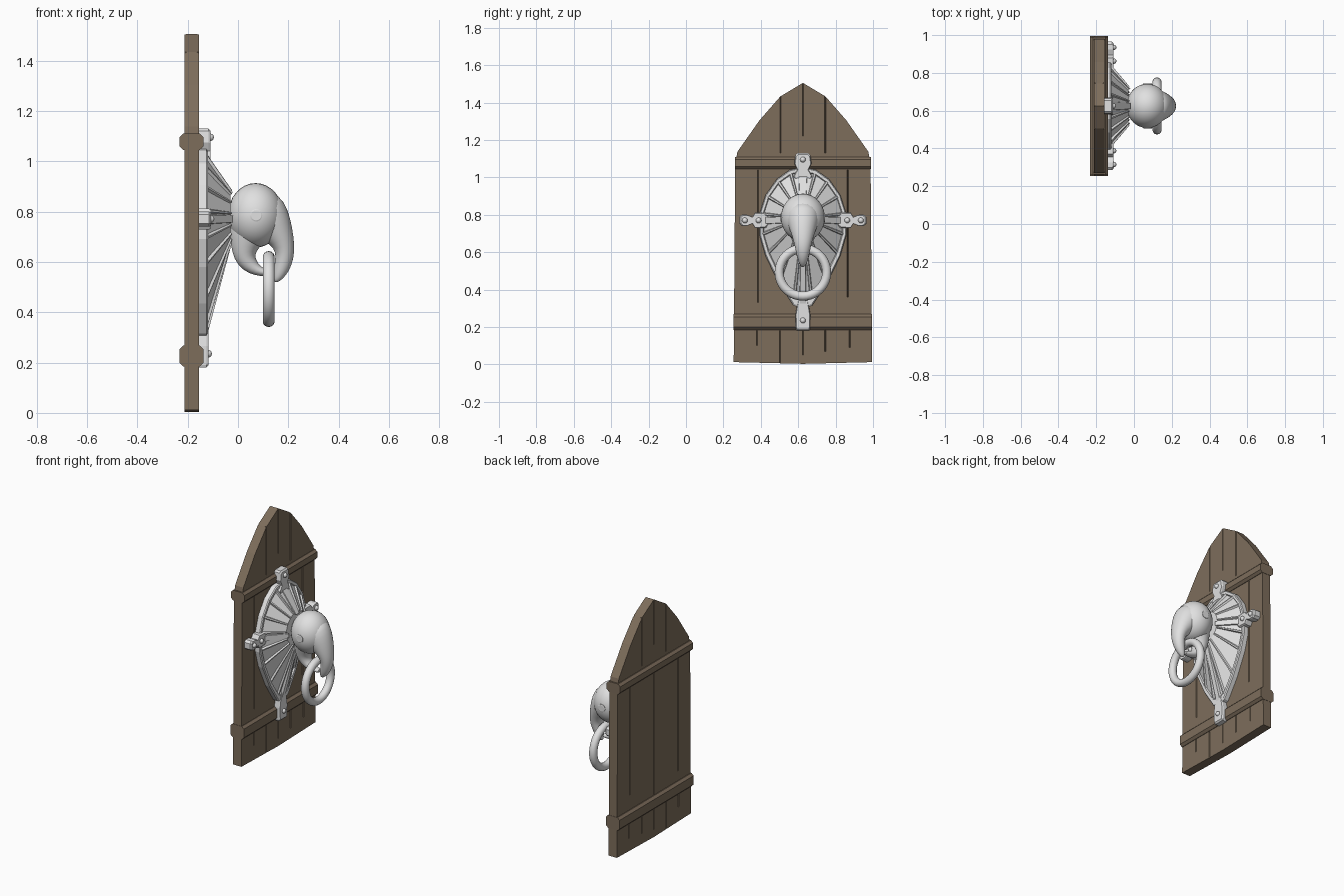
import bpy, bmesh, math
from mathutils import Vector

if "Cube" in bpy.data.objects:
    bpy.data.objects.remove(bpy.data.objects["Cube"])

YC = 0.625          # centre line of the door
HUB = 0.785         # height of the knocker centre

def material(name, rgb):
    m = bpy.data.materials.new(name)
    m.diffuse_color = (*rgb, 1)
    m.use_nodes = True
    m.node_tree.nodes["Principled BSDF"].inputs["Base Color"].default_value = m.diffuse_color
    return m

WOOD = material("brown wood", (0.205, 0.153, 0.105))
METAL = material("pale metal", (0.75, 0.75, 0.75))

def finish(name, bm, mat, smooth=False):
    bmesh.ops.recalc_face_normals(bm, faces=bm.faces[:])
    me = bpy.data.meshes.new(name)
    bm.to_mesh(me)
    bm.free()
    me.materials.append(mat)
    ob = bpy.data.objects.new(name, me)
    bpy.context.collection.objects.link(ob)
    bpy.context.view_layer.objects.active = ob
    if smooth:
        bpy.ops.object.select_all(action='DESELECT')
        ob.select_set(True)
        bpy.ops.object.shade_smooth_by_angle(angle=math.radians(40))
    return ob

def loft(bm, loops, caps=True):
    """Skin a list of equal closed loops of points."""
    rings = [[bm.verts.new(p) for p in lp] for lp in loops]
    n = len(rings[0])
    for a, b in zip(rings, rings[1:]):
        for i in range(n):
            bm.faces.new((a[i], a[(i + 1) % n], b[(i + 1) % n], b[i]))
    if caps:
        bm.faces.new(rings[0])
        bm.faces.new(rings[-1])

def mirrored(half):
    """Right half profile (dy, z) from top to bottom -> closed outline."""
    return half + [(-y, z) for y, z in reversed(half) if abs(y) > 1e-6]

# door leaf with pointed top
outline = mirrored([(0, 1.505), (.12, 1.433), (.232, 1.305), (.35, 1.137),
                    (.362, 1.07), (.37, .012), (0, .003)])
bm = bmesh.new()
loft(bm, [[(x, YC + y, z) for y, z in outline] for x in (-.213, -.155)])
door = finish("door_leaf", bm, WOOD)

# plank seams cut as slim grooves in both faces: (offset, low, high)
seams = [(-.12, 1.13, 1.5), (0, 1.22, 1.6), (.12, 1.13, 1.5),
         (-.24, .33, 1.04), (.24, .36, 1.04), (0, .27, 1.04),
         (-.245, .10, .19), (-.122, -.05, .18), (0, .05, .19),
         (.12, .07, .19), (.25, .09, .19)]
bm = bmesh.new()
for y, lo, hi in seams:
    for x, s in ((-.155, 1), (-.213, -1)):
        tri = [(x + s * .004, -.005), (x + s * .004, .005), (x - s * .009, 0)]
        loft(bm, [[(px, YC + y + py, z) for px, py in tri] for z in (lo, hi)])
cutter = finish("seam_cutter", bm, WOOD)
cutter.hide_render = True
mod = door.modifiers.new("seams", 'BOOLEAN')
mod.operation, mod.object, mod.solver = 'DIFFERENCE', cutter, 'EXACT'
bpy.context.view_layer.objects.active = door
bpy.ops.object.modifier_apply(modifier="seams")
bpy.data.objects.remove(cutter)

# chamfered battens wrapping the door
for name, lo, hi, w in (("upper_batten", 1.045, 1.11, .364), ("lower_batten", .185, .268, .37)):
    a, b, c = -.232, -.138, .014
    prof = [(a + c, lo), (b - c, lo), (b, lo + c), (b, hi - c),
            (b - c, hi), (a + c, hi), (a, hi - c), (a, lo + c)]
    bm = bmesh.new()
    loft(bm, [[(x, YC + y, z) for x, z in prof] for y in (-w, w)])
    finish(name, bm, WOOD)

# kite-shaped plate: raised rim and shallow cone rising to the hub
rim = mirrored([(0, 1.055), (.07, 1.04), (.14, .99), (.2, .905), (.232, .805),
                (.232, .69), (.2, .58), (.13, .435), (.05, .315), (0, .295)])

def scaled(s, x):
    return [(x, YC + y * s, HUB + (z - HUB) * s) for y, z in rim]

def hub_point(y, z, r=.1, x=-.03):
    d = Vector((y, z - HUB)).normalized() * r
    return (x, YC + d.x, HUB + d.y)

bm = bmesh.new()
loft(bm, [scaled(1, -.158), scaled(1, -.126), scaled(.98, -.12), scaled(.92, -.12),
          scaled(.9, -.128), [hub_point(y, z) for y, z in rim]])
finish("back_plate", bm, METAL)

# thin raised ribs on the cone
bm = bmesh.new()
for y, z in rim:
    if abs(y) < .01:
        continue
    p0 = Vector((-.125, YC + y * .91, HUB + (z - HUB) * .91))
    p1 = Vector(hub_point(y, z))
    d = (p1 - p0).normalized()
    side = d.cross(Vector((1, 0, 0))).normalized()
    up = side.cross(d)
    up = up if up.x > 0 else -up
    loft(bm, [[p + side * w - up * .004, p + side * w * .5 + up * .007,
               p - side * w * .5 + up * .007, p - side * w - up * .004]
              for p, w in ((p0, .009), (p1, .006))])
finish("plate_ribs", bm, METAL)

# four fixing straps: tab profile (distance from hub, half width), rivets
side_tab = [(.34, .018), (.325, .03), (.3, .03), (.27, .018), (.255, .042), (.2, .04), (.18, .025)]
top_tab = [(.345, .03), (.335, .04), (.29, .046), (.255, .03), (.22, .05), (.16, .03)]
low_tab = [(.605, .034), (.595, .038), (.52, .04), (.46, .03), (.42, .022)]
straps = [("right_strap", (1, 0), side_tab, (.31, .237), -.108, -.015),
          ("left_strap", (-1, 0), side_tab, (.31, .237), -.108, -.015),
          ("top_strap", (0, 1), top_tab, (.31,), -.11, 0),
          ("bottom_strap", (0, -1), low_tab, (.55,), -.118, 0)]
for name, (dy, dz), tab, rivets, front, drop in straps:
    def at(x, dist, off):
        return Vector((x, YC + dy * dist - dz * off, HUB + drop + dz * dist + dy * off))
    bm = bmesh.new()
    loop = tab + [(d, -w) for d, w in reversed(tab)]
    mid = (tab[0][0] + tab[-1][0]) / 2
    loft(bm, [[at(x, mid + (d - mid) * s, w * s) for d, w in loop]
              for x, s in ((-.155, 1), (front - .008, 1), (front, .9))])
    # tapered arm running up to the hub
    d0, w0 = tab[-2][0], tab[-1][1]
    loft(bm, [[at(x - .03, d, -w), at(x - .03, d, w), at(x + .006, d, w * .7), at(x + .006, d, -w * .7)]
              for x, d, w in ((front - .006, d0, w0), (-.025, .09, w0 * .75))])
    finish(name, bm, METAL)
    bm = bmesh.new()
    for r in rivets:
        made = bmesh.ops.create_uvsphere(bm, u_segments=10, v_segments=6, radius=.015)
        bmesh.ops.translate(bm, verts=made['verts'], vec=at(front, r, 0))
    finish(name + "_rivets", bm, METAL, True)

# round head with poles to the sides
bm = bmesh.new()
bmesh.ops.create_uvsphere(bm, u_segments=32, v_segments=18, radius=1)
for v in bm.verts:
    x, y, z = v.co
    v.co = (.07 + .11 * x, YC + .117 * z, HUB + .128 * y)
finish("head", bm, METAL, True)

# small round eyes on the sides of the head
bm = bmesh.new()
for s in (-1, 1):
    loft(bm, [[(.072 + r * math.cos(t * math.tau / 16), YC + s * y, HUB + r * math.sin(t * math.tau / 16))
               for t in range(16)] for r, y in ((.025, .105), (.025, .117), (.02, .119))])
finish("eyes", bm, METAL)

def horn(name, path):
    """Curved horn in the xz plane: (x, z, in-plane radius, side radius)."""
    loops = []
    for i, (x, z, r, ry) in enumerate(path):
        a, b = path[max(i - 1, 0)], path[min(i + 1, len(path) - 1)]
        t = Vector((b[0] - a[0], b[1] - a[1])).normalized()
        loops.append([(x + t.y * r * math.cos(k), YC + ry * math.sin(k), z - t.x * r * math.cos(k))
                      for k in (j * math.tau / 20 for j in range(20))])
    bm = bmesh.new()
    loft(bm, loops)
    ob = finish(name, bm, METAL, True)
    sub = ob.modifiers.new("smooth", 'SUBSURF')
    sub.levels = sub.render_levels = 1

# hooked beak in front, lower jaw curling towards it
horn("beak", [(.075, .83, .085, .09), (.115, .785, .09, .092), (.148, .735, .072, .075),
              (.176, .685, .049, .058), (.188, .64, .038, .045), (.181, .595, .035, .036),
              (.166, .555, .027, .026), (.152, .528, .014, .014), (.147, .521, .004, .004)])
horn("lower_jaw", [(.06, .77, .088, .09), (.038, .71, .077, .075), (.026, .66, .056, .058),
                   (.026, .62, .044, .045), (.045, .588, .034, .036), (.075, .566, .022, .028),
                   (.105, .557, .015, .022), (.14, .555, .012, .018)])

# hanging ring
bpy.ops.mesh.primitive_torus_add(location=(.122, YC, .492), rotation=(0, math.pi / 2, 0),
                                 major_radius=.127, minor_radius=.024,
                                 major_segments=40, minor_segments=14)
ring = bpy.context.object
ring.name = "knocker_ring"
ring.data.materials.append(METAL)
bpy.ops.object.shade_smooth_by_angle(angle=math.radians(40))
